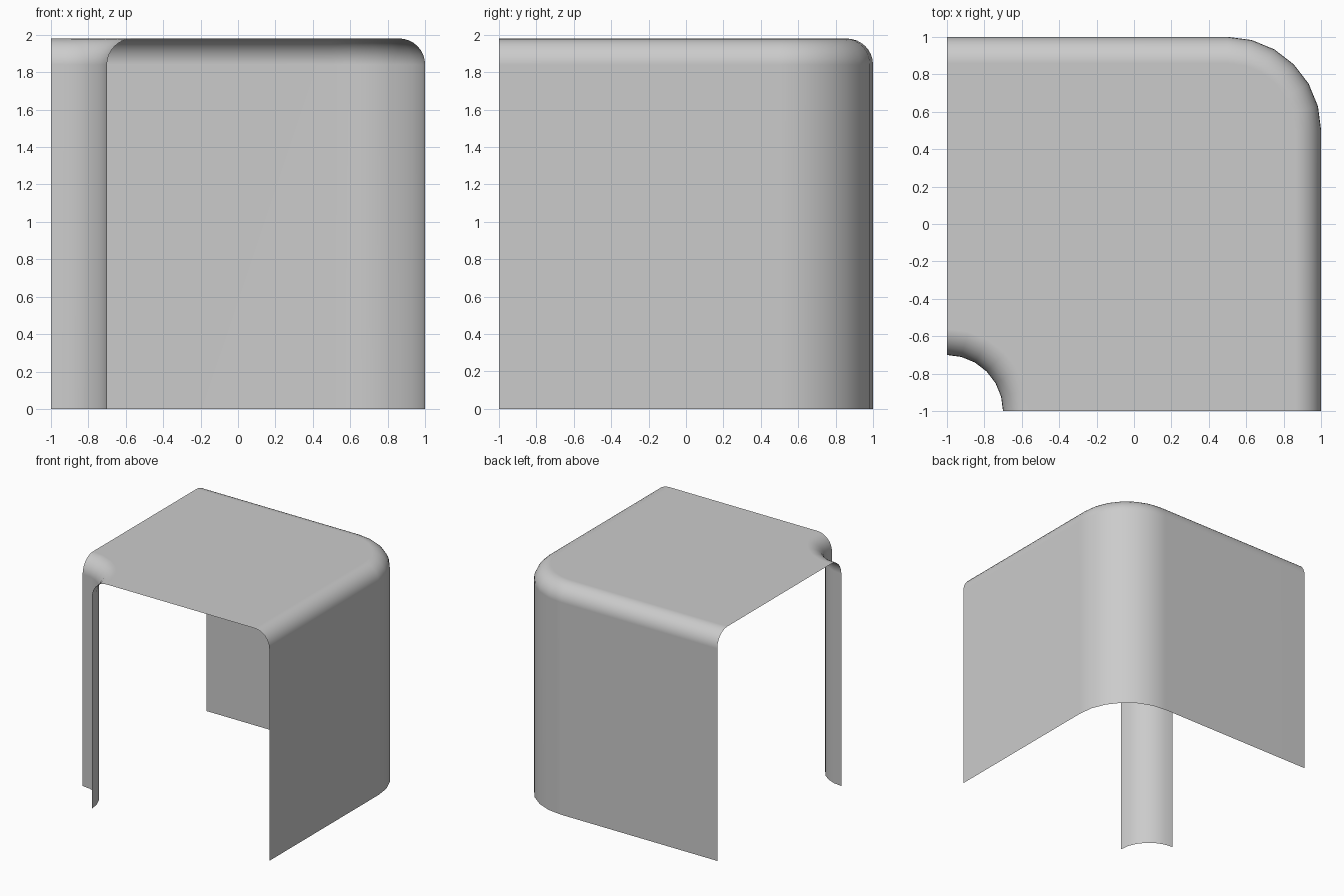
import bpy, bmesh
from math import sin, cos, pi

if "Cube" in bpy.data.objects:
    bpy.data.objects.remove(bpy.data.objects["Cube"])

H, FILLET, STEPS, ARC = 1.98, 0.14, 8, 6
R_OUT, R_IN = 0.5, 0.3

# (inset, height) profile: floor, straight wall, then quarter-round into the top
profile = [(0, 0)] + [(FILLET * (1 - cos(a)), H - FILLET + FILLET * sin(a))
                      for a in (i * pi / 2 / STEPS for i in range(STEPS + 1))]


def arc(cx, cy, r):
    """Quarter arc running from +x to +y around a centre."""
    return [(cx + r * cos(i * pi / 2 / ARC), cy + r * sin(i * pi / 2 / ARC)) for i in range(ARC + 1)]


def outer_path(d):
    c = 1 - R_OUT
    return [(1 - d, -1)] + arc(c, c, R_OUT - d) + [(-1, 1 - d)]


def inner_path(d):
    return arc(-1, -1, R_IN + d)[::-1]


def wall(bm, path):
    """Sweep a plan path up the profile and return its top row."""
    rows = [[bm.verts.new((x, y, z)) for x, y in path(d)] for d, z in profile]
    for lo, hi in zip(rows, rows[1:]):
        for i in range(len(lo) - 1):
            bm.faces.new((lo[i], lo[i + 1], hi[i + 1], hi[i]))
    return rows[-1]


# Outer rounded wall, inner concave corner column and the flat top joining them
bm = bmesh.new()
top_outer = wall(bm, outer_path)
top_inner = wall(bm, inner_path)
bm.faces.new(top_outer + top_inner)

mesh = bpy.data.meshes.new("corner_shell")
bm.to_mesh(mesh)
bm.free()
shell = bpy.data.objects.new("corner_shell", mesh)
bpy.context.collection.objects.link(shell)
bpy.context.view_layer.objects.active = shell
shell.select_set(True)
bpy.ops.object.shade_smooth_by_angle(angle=pi / 6)

# Keep the large flat top evenly shaded
weighted = shell.modifiers.new("flat_top_normals", 'WEIGHTED_NORMAL')
weighted.keep_sharp = True
